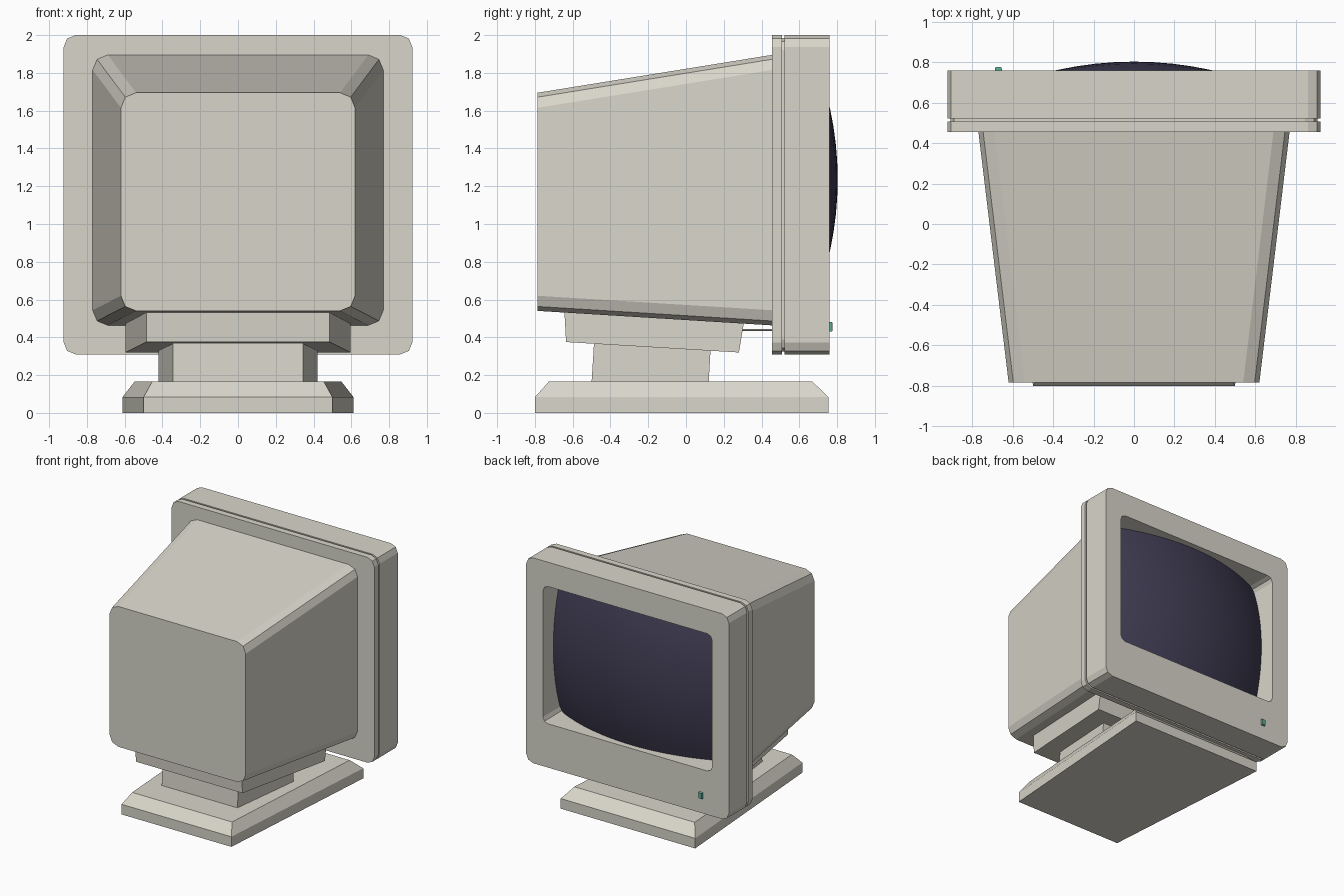
import bpy, bmesh, math

if "Cube" in bpy.data.objects:
    bpy.data.objects.remove(bpy.data.objects["Cube"])


def material(name, rgb):
    m = bpy.data.materials.new(name)
    m.diffuse_color = (*rgb, 1)
    m.use_nodes = True
    m.node_tree.nodes["Principled BSDF"].inputs["Base Color"].default_value = m.diffuse_color
    return m


CASE = material("warm_plastic", (0.69, 0.67, 0.59))
GLASS = material("dark_glass", (0.05, 0.045, 0.085))
GREEN = material("green_light", (0.10, 0.42, 0.30))


def finish(name, bm, mat):
    bmesh.ops.recalc_face_normals(bm, faces=bm.faces)
    me = bpy.data.meshes.new(name)
    bm.to_mesh(me)
    bm.free()
    me.materials.append(mat)
    ob = bpy.data.objects.new(name, me)
    bpy.context.collection.objects.link(ob)
    return ob


def loft(name, loops, mat=CASE, cap_start=True, cap_end=True):
    bm = bmesh.new()
    rings = [[bm.verts.new(p) for p in loop] for loop in loops]
    for a, b in zip(rings, rings[1:]):
        n = len(a)
        for i in range(n):
            bm.faces.new((a[i], a[(i + 1) % n], b[(i + 1) % n], b[i]))
    if cap_start:
        bm.faces.new(rings[0])
    if cap_end:
        bm.faces.new(rings[-1])
    return finish(name, bm, mat)


def rounded_rect(y, hx, z0, z1, r):
    """Upright rectangle at depth y, three points per rounded corner."""
    pts = []
    corners = [(hx - r, z1 - r), (r - hx, z1 - r), (r - hx, z0 + r), (hx - r, z0 + r)]
    for q, (cx, cz) in enumerate(corners):
        for k in range(3):
            a = math.pi / 2 * (q + k / 2)
            pts.append((cx + r * math.cos(a), y, cz + r * math.sin(a)))
    return pts


def trapezoid(y0, hx0, z0, y1, hx1, z1):
    """Plan outline, narrow at the y0 end and wide at the y1 end."""
    return [(-hx0, y0, z0), (hx0, y0, z0), (hx1, y1, z1), (-hx1, y1, z1)]


# tapered tube housing
loft("housing", [rounded_rect(-0.785, 0.62, 0.54, 1.695, 0.08),
                 rounded_rect(0.46, 0.77, 0.463, 1.896, 0.08)])

# screen surround, with a seam groove round it and an open window
def outer(y, d=0.0):
    return rounded_rect(y, 0.923 - d, 0.31 + d, 2.0 - d, 0.063)

def window(y):
    return rounded_rect(y, 0.77, 0.67, 1.80, 0.045)

loft("bezel", [outer(0.455), outer(0.507), outer(0.507, 0.015), outer(0.522, 0.015),
               outer(0.522), outer(0.76), window(0.76), window(0.53)], cap_end=False)

# bulging glass, a patch of a sphere
R, NX, NZ = 1.77, 16, 12
bm = bmesh.new()
grid = []
for j in range(NZ + 1):
    v = (j / NZ - 0.5) * 1.13
    row = []
    for i in range(NX + 1):
        u = (i / NX - 0.5) * 1.54
        row.append(bm.verts.new((u, 0.803 - R + math.sqrt(R * R - u * u - v * v), 1.235 + v)))
    grid.append(row)
for j in range(NZ):
    for i in range(NX):
        bm.faces.new((grid[j][i], grid[j + 1][i], grid[j + 1][i + 1], grid[j][i + 1]))
screen = finish("screen", bm, GLASS)
for f in screen.data.polygons:
    f.use_smooth = True

# tilting block under the housing
loft("tilt_block", [trapezoid(-0.635, 0.485, 0.375, 0.28, 0.595, 0.32),
                    trapezoid(-0.645, 0.485, 0.56, 0.31, 0.595, 0.50)])

# neck
loft("neck", [trapezoid(-0.50, 0.345, 0.16, 0.12, 0.42, 0.16),
              trapezoid(-0.487, 0.345, 0.37, 0.13, 0.42, 0.335)])

# foot with a sloped upper edge
loft("foot", [trapezoid(-0.80, 0.50, 0, 0.755, 0.612, 0),
              trapezoid(-0.80, 0.50, 0.083, 0.755, 0.612, 0.083),
              trapezoid(-0.727, 0.455, 0.165, 0.67, 0.548, 0.165)])

# power light
def lamp(y, d=0.0):
    return [(x, y, z) for x, z in ((-0.688 + d, 0.43 + d), (-0.654 - d, 0.43 + d),
                                   (-0.654 - d, 0.482 - d), (-0.688 + d, 0.482 - d))]

loft("power_light", [lamp(0.755), lamp(0.768), lamp(0.776, 0.004)], GREEN)

# thin link between block and bezel
loft("link_rod", [[(0.006 * math.cos(k * math.pi / 3), y, 0.438 + 0.006 * math.sin(k * math.pi / 3))
                   for k in range(6)] for y in (0.28, 0.46)])
